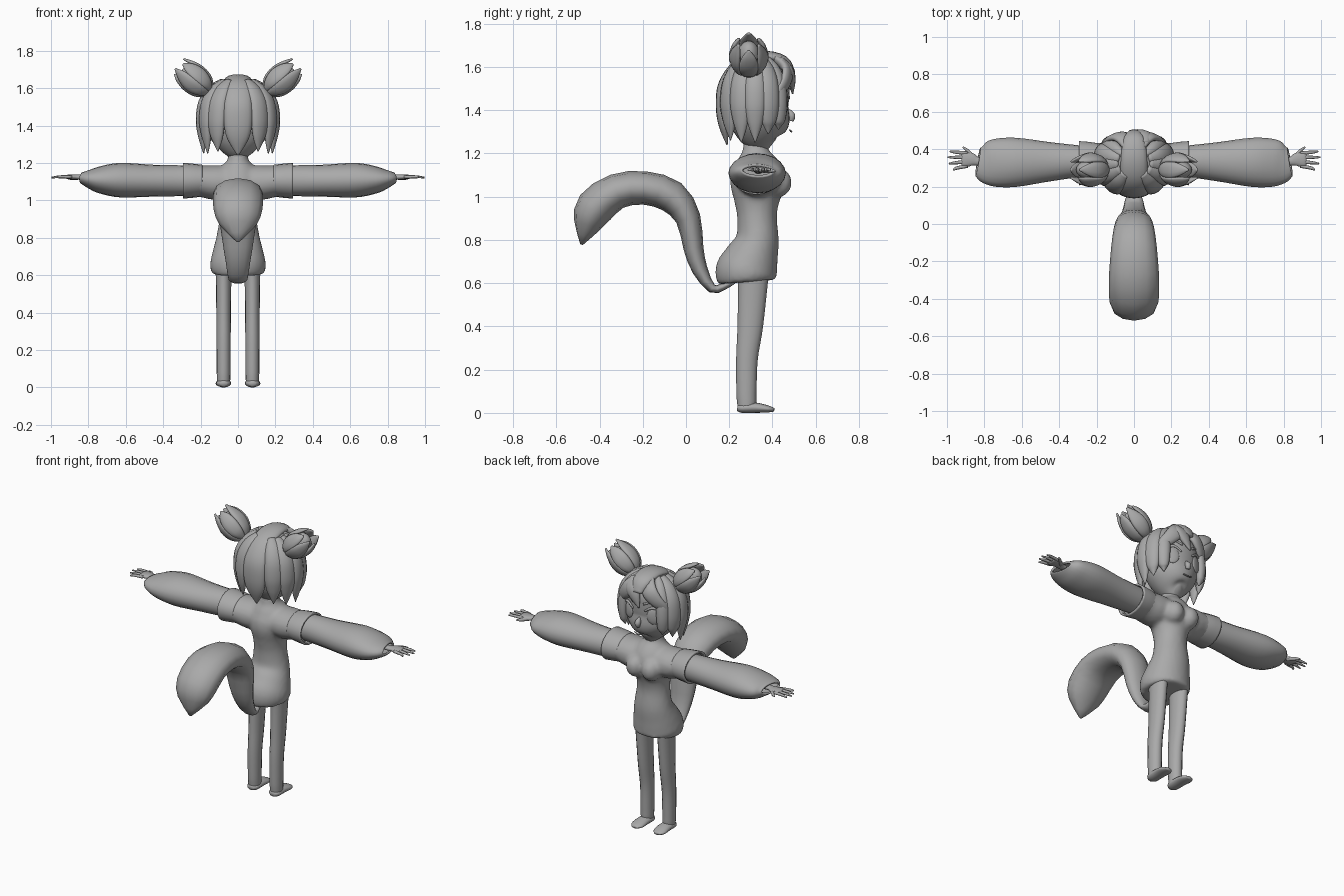
import bpy, bmesh, math
from mathutils import Vector, Matrix

grey = bpy.data.materials.new("plain grey")
grey.diffuse_color = (0.4, 0.4, 0.4, 1)


def finish(name, bm, mirror=False):
    bmesh.ops.recalc_face_normals(bm, faces=bm.faces)
    me = bpy.data.meshes.new(name)
    bm.to_mesh(me)
    bm.free()
    me.materials.append(grey)
    ob = bpy.data.objects.new(name, me)
    bpy.context.collection.objects.link(ob)
    for p in me.polygons:
        p.use_smooth = True
    if mirror:
        ob.modifiers.new("mirror", 'MIRROR').use_mirror_merge = False
    return ob


def smooth_rows(rows, n):
    """Catmull-Rom interpolation of rows of numbers."""
    out = []
    for i in range(len(rows) - 1):
        p = [rows[max(0, min(len(rows) - 1, i + k))] for k in (-1, 0, 1, 2)]
        for j in range(n):
            t = j / n
            out.append([0.5 * (2 * b + (c - a) * t + (2 * a - 5 * b + 4 * c - d) * t * t
                               + (3 * b - a - 3 * c + d) * t ** 3) for a, b, c, d in zip(*p)])
    out.append(list(rows[-1]))
    return out


def add_tube(bm, rows, side, segs=16, n=4, caps=True):
    """Sweep an ellipse along rows of x, y, z, radius along side, other radius."""
    rows = smooth_rows(rows, n)
    pts = [Vector(r[:3]) for r in rows]
    rings = []
    for i, r in enumerate(rows):
        t = (pts[min(i + 1, len(pts) - 1)] - pts[max(i - 1, 0)]).normalized()
        nrm = t.cross(Vector(side)).normalized()
        s = nrm.cross(t)
        a, b = max(r[3], 0.002), max(r[4], 0.002)
        rings.append([bm.verts.new(pts[i] + s * a * math.cos(q) + nrm * b * math.sin(q))
                      for q in (2 * math.pi * k / segs for k in range(segs))])
    for u, v in zip(rings, rings[1:]):
        for k in range(segs):
            m = (k + 1) % segs
            bm.faces.new((u[k], u[m], v[m], v[k]))
    if caps:
        bm.faces.new(rings[0][::-1])
        bm.faces.new(rings[-1])


def tube(name, rows, side=(1, 0, 0), mirror=False, **kw):
    bm = bmesh.new()
    add_tube(bm, rows, side, **kw)
    return finish(name, bm, mirror)


def add_ball(bm, c, r, rot=Matrix()):
    bmesh.ops.create_uvsphere(bm, u_segments=20, v_segments=12, radius=1,
                              matrix=Matrix.Translation(c) @ rot @ Matrix.Diagonal((*r, 1)))


def ball(name, c, r, rot=Matrix(), mirror=False):
    bm = bmesh.new()
    add_ball(bm, c, r, rot)
    return finish(name, bm, mirror)


# Shirt: body, bust and short sleeves fused into one smooth skin
bm = bmesh.new()
body = [(.605, .15, .41, .137), (.65, .135, .425, .15), (.72, .18, .43, .137), (.80, .23, .43, .117),
        (.90, .237, .42, .10), (.97, .225, .43, .10), (1.05, .205, .455, .118), (1.12, .21, .45, .12),
        (1.175, .235, .415, .095), (1.21, .26, .385, .06), (1.25, .265, .38, .05)]
add_tube(bm, [(0, (b + f) / 2, z, w, (f - b) / 2) for z, b, f, w in body], (1, 0, 0), segs=28)
for s in (-1, 1):
    add_ball(bm, (s * .055, .42, 1.065), (.06, .07, .07))
    add_tube(bm, [(s * .02, .33, 1.10, .10, .085), (s * .12, .33, 1.095, .11, .093),
                  (s * .2, .325, 1.103, .108, .085), (s * .27, .325, 1.105, .112, .09)], (0, 1, 0), segs=20)
shirt = finish("shirt", bm)
rm = shirt.modifiers.new("fuse", 'REMESH')
rm.mode, rm.voxel_size, rm.use_smooth_shade = 'VOXEL', 0.012, True
sm = shirt.modifiers.new("soften", 'SMOOTH')
sm.factor, sm.iterations = 0.5, 6

# Crisp cuff of the short sleeve and the long puffed under-sleeve, both open
cuff = tube("shirt_cuff", [(.19, .325, 1.105, .106, .085), (.24, .325, 1.105, .114, .091),
                           (.293, .325, 1.105, .118, .096)], (0, 1, 0), True, caps=False, segs=20)
sleeve = tube("long_sleeve", [(.2, .33, 1.105, .08, .075), (.3, .335, 1.105, .086, .082),
                              (.45, .333, 1.105, .105, .085), (.63, .33, 1.108, .131, .092),
                              (.74, .327, 1.11, .128, .072), (.80, .327, 1.115, .108, .048),
                              (.835, .332, 1.12, .075, .03)], (0, 1, 0), True, caps=False, segs=20)
for ob in (cuff, sleeve):
    so = ob.modifiers.new("thickness", 'SOLIDIFY')
    so.thickness = 0.012

# Hands
tube("palm", [(.74, .335, 1.12, .022, .016), (.83, .335, 1.123, .022, .014), (.87, .345, 1.125, .036, .014),
              (.91, .345, 1.125, .042, .012), (.922, .345, 1.125, .03, .006)], (0, 1, 0), True, segs=12)
bm = bmesh.new()
for y0, y1, x1 in ((.31, .287, .965), (.333, .323, .99), (.356, .357, .998), (.379, .388, .985)):
    add_tube(bm, [(.89, y0, 1.125, .010, .009), (.95, (y0 + y1) / 2, 1.126, .009, .008),
                  (x1, y1, 1.122, .004, .004)], (0, 1, 0), segs=8, n=3)
add_tube(bm, [(.855, .355, 1.122, .012, .01), (.89, .392, 1.12, .011, .009),
              (.915, .412, 1.118, .004, .004)], (0, 0, 1), segs=8, n=3)
finish("fingers", bm, True)

# Legs and feet
leg = [(.66, .23, .385, .045), (.6, .24, .378, .042), (.4, .238, .356, .039), (.25, .232, .332, .038),
       (.1, .233, .326, .037), (.05, .236, .325, .036), (.015, .24, .32, .034)]
tube("leg", [(.077, (b + f) / 2, z, w, (f - b) / 2) for z, b, f, w in leg], mirror=True)
tube("foot", [(.077, .237, .022, .02, .014), (.077, .26, .022, .037, .022), (.077, .32, .024, .04, .024),
              (.079, .38, .018, .04, .016), (.08, .408, .014, .02, .008)], mirror=True)

# Tail: thin root swelling to a broad drooping end
tube("tail", [(0, .22, .61, .025, .014), (0, .17, .583, .035, .017), (0, .12, .575, .05, .021),
              (0, .065, .66, .064, .036), (0, .035, .76, .08, .046), (0, .01, .90, .10, .058),
              (0, -.065, 1.0, .115, .076), (0, -.19, 1.04, .128, .077), (0, -.32, 1.025, .135, .082),
              (0, -.42, .95, .13, .09), (0, -.455, .87, .10, .065), (0, -.483, .778, .008, .006)],
     segs=12, n=2)

# Head with neck, nose and mouth
head = [(1.238, .36, .43, .02), (1.25, .31, .455, .055), (1.28, .26, .478, .10), (1.33, .22, .485, .142),
        (1.40, .19, .475, .168), (1.48, .18, .478, .175), (1.55, .19, .475, .165), (1.61, .23, .44, .125),
        (1.65, .29, .38, .05)]
tube("head", [(0, (b + f) / 2, z, w, (f - b) / 2) for z, b, f, w in head], segs=28)
tube("neck", [(0, .32, 1.15, .06, .06), (0, .32, 1.22, .05, .055), (0, .32, 1.3, .05, .055)])
tube("nose", [(0, .465, 1.40, .008, .012), (0, .488, 1.375, .018, .018), (0, .485, 1.35, .012, .012)], segs=10)
tube("mouth", [(-.028, .48, 1.308, .003, .004), (0, .487, 1.301, .004, .005), (.028, .48, 1.308, .003, .004)],
     (0, 0, 1), segs=8)

# Eyes, upper lashes and brows
turn = Matrix.Rotation(-.42, 4, 'Z')
ball("eye", (.088, .451, 1.425), (.042, .012, .052), turn, True)
tube("eyelash", [(.04, .478, 1.455, .006, .004), (.085, .464, 1.482, .008, .007), (.135, .432, 1.465, .008, .005),
                 (.15, .42, 1.475, .003, .003)], (0, 0, 1), True, segs=8)
tube("eyebrow", [(.035, .482, 1.50, .007, .004), (.09, .462, 1.522, .006, .006), (.135, .43, 1.515, .003, .003)],
     (0, 0, 1), True, segs=8)

# Hair: scalp cap, long middle lock, then draped locks round both sides
ball("hair_cap", (0, .31, 1.475), (.18, .15, .165))
tube("middle_lock", [(0, .495, 1.57, .03, .012), (0, .45, 1.628, .058, .025), (0, .35, 1.648, .07, .026),
                     (0, .245, 1.61, .073, .028), (0, .18, 1.52, .076, .03), (0, .168, 1.42, .076, .03),
                     (0, .175, 1.33, .058, .024), (0, .19, 1.24, .003, .003)])
locks = bmesh.new()
for deg, tip, w in ((36, 1.26, .055), (62, 1.25, .052), (88, 1.25, .05), (112, 1.29, .05), (134, 1.31, .04)):
    q = math.radians(deg)
    rows = []
    for k, z, a, b in ((.42, 1.635, .5, .018), (.72, 1.59, .85, .026), (.93, 1.52, 1, .03), (1, 1.43, 1, .029),
                       (.98, 1.36, .8, .024), (.95, (1.36 + tip) / 2, .48, .016), (.93, tip, .03, .002)):
        rows.append((.197 * k * math.sin(q), .325 - .158 * k * math.cos(q), z, w * a, b))
    add_tube(locks, rows, (math.cos(q), math.sin(q), 0), segs=12)
finish("draped_locks", locks, True)

# Fringe swept to each side, with one pointed lock between the eyes
tube("side_fringe", [(.03, .41, 1.64, .03, .018), (.065, .465, 1.59, .048, .022), (.11, .462, 1.535, .042, .02),
                     (.15, .43, 1.48, .028, .016), (.175, .395, 1.40, .003, .003)], (.85, -.3, .5), True, segs=12)
tube("centre_fringe", [(.055, .43, 1.635, .03, .018), (.045, .473, 1.59, .048, .022), (.02, .487, 1.54, .036, .02),
                       (-.012, .493, 1.475, .003, .003)], segs=12)

# Bud-shaped ears made of a core wrapped in petals
axis = Vector((.77, 0, .64)).normalized()
mid = Vector((.232, .29, 1.647))
u, v = Vector((0, 1, 0)), Vector((-axis.z, 0, axis.x))
ball("ear_core", mid - axis * .01, (.055, .068, .095), axis.to_track_quat('Z', 'Y').to_matrix().to_4x4(), True)
petals = bmesh.new()
for i in range(6):
    q = 2 * math.pi * (i + .5) / 6
    out, tang = u * math.cos(q) * 1.12 + v * math.sin(q), v * math.cos(q) - u * math.sin(q)
    end = .115 if i % 2 else .10
    rows = [(*(mid + axis * h + out * r), a, b) for h, r, a, b in
            ((-.105, .022, .012, .008), (-.06, .055, .036, .014), (0, .068, .045, .015),
             (.06, .06, .034, .013), (end, .046, .006, .005))]
    add_tube(petals, rows, tang, segs=10)
finish("ear_petals", petals, True)
